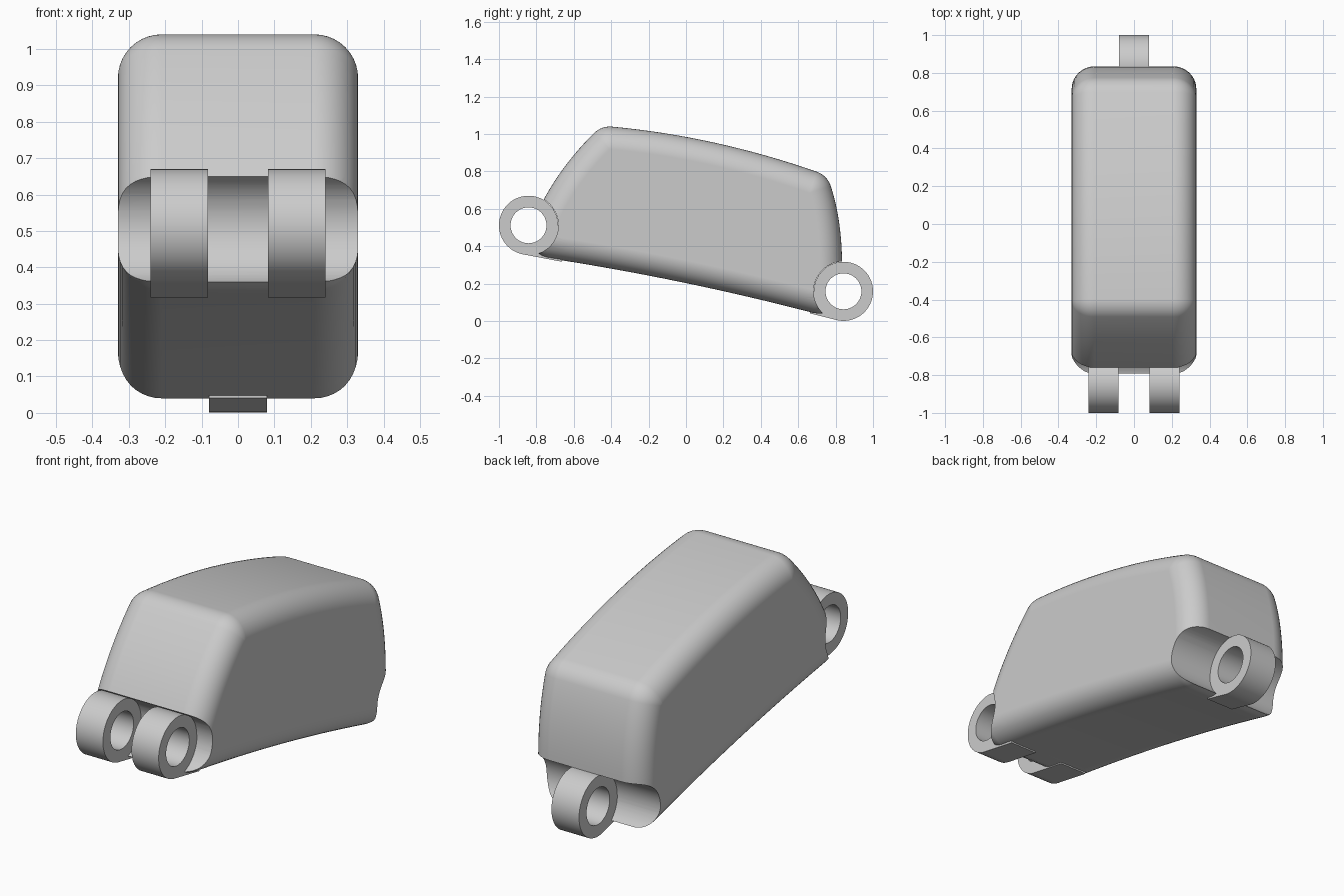
import bpy, bmesh, math
from mathutils import Vector

cube = bpy.data.objects.get("Cube")
if cube:
    bpy.data.objects.remove(cube, do_unlink=True)

GREY = (0.6, 0.6, 0.6, 1)
mat = bpy.data.materials.new("light_grey")
mat.use_nodes = True
mat.diffuse_color = GREY
mat.node_tree.nodes["Principled BSDF"].inputs["Base Color"].default_value = GREY

HALF, ROUND = 0.33, 0.12           # body half width and edge rounding
FRONT, BACK = Vector((-0.842, 0.512)), Vector((0.842, 0.159))   # hinge axes (y, z)
LUG_R, HOLE_R = 0.158, 0.096


def make(name, bm):
    bmesh.ops.remove_doubles(bm, verts=bm.verts, dist=1e-5)
    bmesh.ops.recalc_face_normals(bm, faces=bm.faces)
    mesh = bpy.data.meshes.new(name)
    bm.to_mesh(mesh)
    bm.free()
    mesh.materials.append(mat)
    ob = bpy.data.objects.new(name, mesh)
    bpy.context.collection.objects.link(ob)
    return ob


def loft(name, rings):
    """Skin equal rings of (x, y, z) points and cap both ends."""
    bm = bmesh.new()
    loops = [[bm.verts.new(p) for p in ring] for ring in rings]
    n = len(loops[0])
    for a, b in zip(loops, loops[1:]):
        for i in range(n):
            j = (i + 1) % n
            bm.faces.new((a[i], a[j], b[j], b[i]))
    bm.faces.new(loops[0])
    bm.faces.new(loops[-1])
    return make(name, bm)


def prism(name, outline, x0, x1):
    return loft(name, [[(x, p[0], p[1]) for p in outline] for x in (x0, x1)])


def arc(c, r, start, end, n):
    return [c + r * Vector((math.cos(a), math.sin(a)))
            for a in (start + (end - start) * i / n for i in range(n + 1))]


def select(ob):
    bpy.ops.object.select_all(action='DESELECT')
    ob.select_set(True)
    bpy.context.view_layer.objects.active = ob


def cut(ob, centre, radius):
    """Bore a hinge-axis cylinder through an object."""
    cutter = prism("cutter", arc(centre, radius, 0, math.tau, 64)[:-1], -1, 1)
    cutter.hide_render = True
    mod = ob.modifiers.new("bore", 'BOOLEAN')
    mod.operation, mod.solver, mod.object = 'DIFFERENCE', 'EXACT', cutter
    select(ob)
    bpy.ops.object.modifier_apply(modifier=mod.name)
    bpy.data.objects.remove(cutter, do_unlink=True)


def finish(ob):
    select(ob)
    bpy.ops.object.shade_smooth_by_angle(angle=math.radians(30))
    mod = ob.modifiers.new("weighted", 'WEIGHTED_NORMAL')
    mod.keep_sharp = True


# Body core: four gently curved sides (y, z), each a start corner and a bend point
sides = [((-0.72, 0.455), (0.0, 0.345)), ((0.71, 0.16), (0.73, 0.47)),
         ((0.66, 0.685), (0.13, 0.87)), ((-0.407, 0.92), (-0.617, 0.713))]
core = []                          # (point, outward normal)
for i, (start, bend) in enumerate(sides):
    a, b, c = Vector(start), Vector(bend), Vector(sides[(i + 1) % 4][0])
    d = Vector(sides[(i + 1) % 4][1])
    for k in range(17):
        t = k / 16
        p = a * (1 - t) ** 2 + b * 2 * t * (1 - t) + c * t * t
        tan = ((b - a) * (1 - t) + (c - b) * t).normalized()
        core.append((p, Vector((tan.y, -tan.x))))
    n0 = core[-1][1]
    nxt = (d - c).normalized()
    n1 = Vector((nxt.y, -nxt.x))
    turn = n0.x * n1.y - n0.y * n1.x
    angle = math.atan2(turn, n0.dot(n1))
    base = math.atan2(n0.y, n0.x)
    for k in range(1, 8):          # rounded corner
        q = base + angle * k / 8
        core.append((c, Vector((math.cos(q), math.sin(q)))))

# Body shell: grow the core outward with a quarter-round on both flanks
rings = []
for side in (-1, 1):
    for k in range(11):
        th = math.pi / 2 * (10 - k if side < 0 else k) / 10
        x = side * (HALF - ROUND + ROUND * math.sin(th))
        grow = ROUND * math.cos(th)
        rings.append([(x, *(p + n * grow)) for p, n in core])
body = loft("body", rings)
cut(body, FRONT, LUG_R + 0.002)
cut(body, BACK, LUG_R + 0.002)
finish(body)


# Hinge lugs: round eye with a straight underside running into the body
def lug(name, c, inward, slope, x0, x1):
    reach = 0.18
    down = Vector((slope, -1)).normalized()
    tangent = c + LUG_R * down
    end = Vector((c.x + inward * reach, 0))
    end.y = tangent.y + slope * (end.x - tangent.x)
    a0 = math.atan2(down.y, down.x)
    a1 = -math.tau if inward > 0 else math.pi
    outline = arc(c, LUG_R, a0, a1, 48)
    outline += [Vector((end.x, c.y)), end]
    ob = prism(name, outline, x0, x1)
    cut(ob, c, HOLE_R)
    finish(ob)


lug("front_left_lug", FRONT, 1, -0.19, 0.083, 0.24)
lug("front_right_lug", FRONT, 1, -0.19, -0.24, -0.083)
lug("back_lug", BACK, -1, -0.25, -0.08, 0.08)
